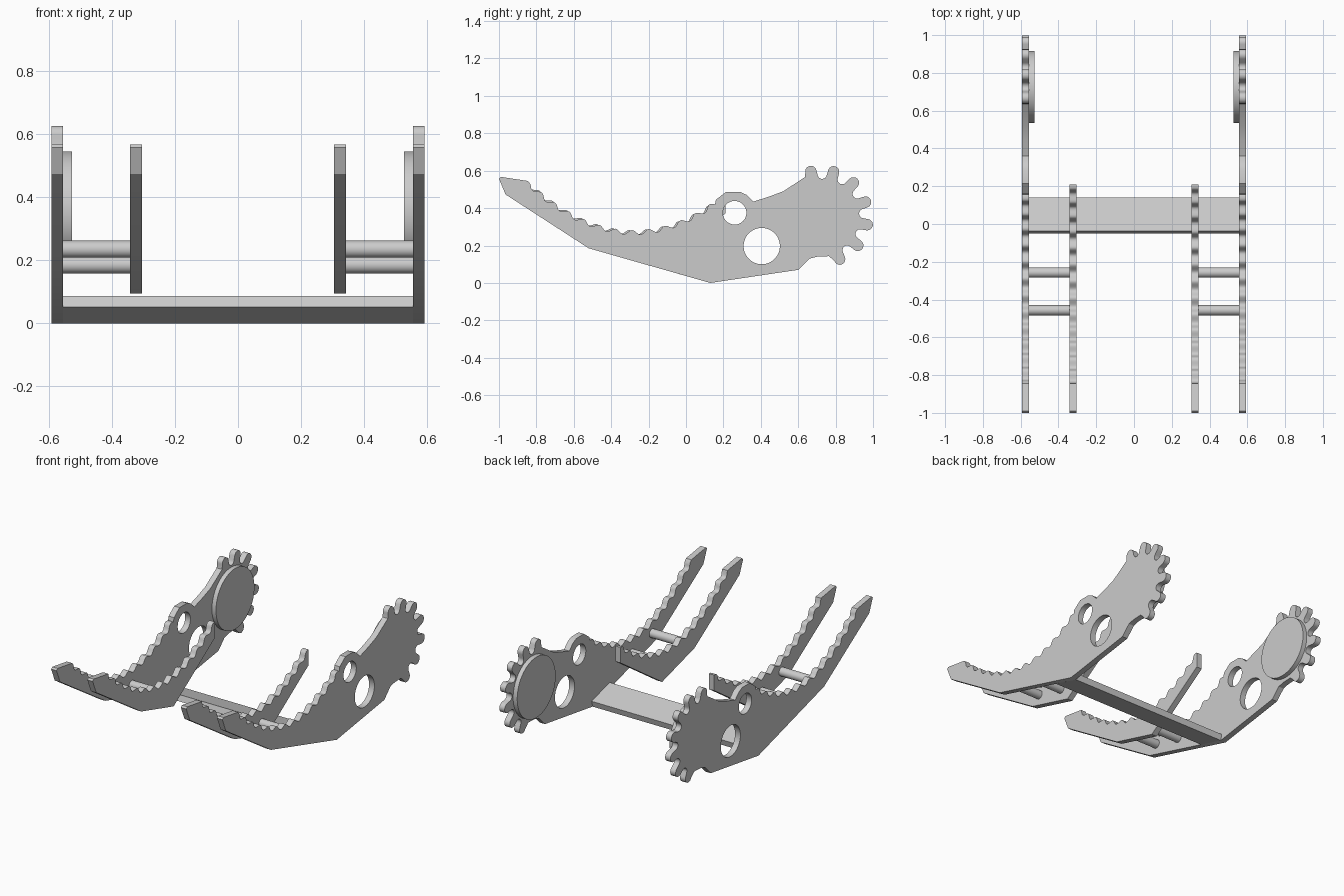
import bpy, bmesh, math
from mathutils import Vector

cube = bpy.data.objects.get("Cube")
if cube:
    bpy.data.objects.remove(cube, do_unlink=True)

grey = bpy.data.materials.new("light grey metal")
grey.use_nodes = True
grey.diffuse_color = (0.6, 0.6, 0.6, 1)
grey.node_tree.nodes["Principled BSDF"].inputs["Base Color"].default_value = (0.6, 0.6, 0.6, 1)


def arc(centre, radius, start, end, steps):
    """Points on an arc, angles in degrees."""
    angles = [math.radians(start + (end - start) * i / steps) for i in range(steps + 1)]
    return [(centre[0] + radius * math.cos(a), centre[1] + radius * math.sin(a)) for a in angles]


def slab(name, loops, x0, x1):
    """Extrude closed (y, z) loops from x0 to x1; later loops become holes."""
    curve = bpy.data.curves.new(name, "CURVE")
    curve.dimensions = "2D"
    curve.fill_mode = "BOTH"
    curve.extrude = (x1 - x0) / 2
    for loop in loops:
        spline = curve.splines.new("POLY")
        spline.points.add(len(loop) - 1)
        for point, (y, z) in zip(spline.points, loop):
            point.co = (y, z, 0, 1)
        spline.use_cyclic_u = True
    temp = bpy.data.objects.new(name + "_outline", curve)
    bpy.context.collection.objects.link(temp)
    bpy.context.view_layer.update()
    mesh = bpy.data.meshes.new_from_object(
        temp.evaluated_get(bpy.context.evaluated_depsgraph_get()))
    bpy.data.objects.remove(temp, do_unlink=True)

    # Turn the flat outline upright and close the seams
    bm = bmesh.new()
    bm.from_mesh(mesh)
    for v in bm.verts:
        v.co = Vector((v.co.z + (x0 + x1) / 2, v.co.x, v.co.y))
    bmesh.ops.remove_doubles(bm, verts=bm.verts, dist=0.0001)
    bmesh.ops.recalc_face_normals(bm, faces=bm.faces)
    bm.to_mesh(mesh)
    bm.free()
    mesh.name = name
    mesh.materials.clear()
    mesh.materials.append(grey)
    obj = bpy.data.objects.new(name, mesh)
    bpy.context.collection.objects.link(obj)
    bpy.ops.object.select_all(action="DESELECT")
    obj.select_set(True)
    bpy.context.view_layer.objects.active = obj
    bpy.ops.object.shade_smooth_by_angle(angle=math.radians(30))
    return obj


def track(start, end=-0.835, pitch=0.09, depth=0.012):
    """Scalloped upper edge, running from the rear to the front."""
    points, travelled, steps = [], 0, 160
    step = (end - start) / steps
    for i in range(steps + 1):
        y = start + step * i
        slope = 1.64 * (y + 0.28)
        length = math.hypot(1, slope)
        wave = depth * math.sin(math.tau * travelled / pitch)
        points.append((y - slope / length * wave,
                       0.27 + 0.82 * (y + 0.28) ** 2 + wave / length))
        travelled += abs(step) * length
    return points


def sprocket(centre, first=-67, pitch=28.4, teeth=7):
    """Rounded teeth with hollow valleys between them."""
    points = []
    for i in range(teeth):
        angle = first + pitch * i
        a = math.radians(angle)
        tip = (centre[0] + 0.248 * math.cos(a), centre[1] + 0.248 * math.sin(a))
        points += arc(tip, 0.03, angle - 90, angle + 90, 10)
        if i < teeth - 1:
            middle = angle + pitch / 2
            m = math.radians(middle)
            root = (centre[0] + 0.226 * math.cos(m), centre[1] + 0.226 * math.sin(m))
            points += arc(root, 0.025, middle - 100, middle - 260, 8)
    return points


# Shared outline pieces
hub = (0.725, 0.355)
nose = [(-0.845, 0.545), (-0.99, 0.567), (-1.0, 0.557), (-0.965, 0.473), (-0.52, 0.185)]
heel = [(0.13, 0.0), (0.6, 0.07), (0.66, 0.13), (0.7, 0.14), (0.765, 0.143)]
neck = [(0.635, 0.565), (0.52, 0.49), (0.44, 0.46), (0.36, 0.435), (0.345, 0.45),
        (0.325, 0.47), (0.29, 0.487), (0.215, 0.487), (0.16, 0.445), (0.155, 0.42)]
outer = nose + heel + sprocket(hub) + neck + track(0.15)
inner = nose + [(-0.2, 0.095), (0.21, 0.37)] + track(0.21)
holes = [arc((0.26, 0.375), 0.063, 0, 354, 59), arc((0.405, 0.197), 0.097, 0, 354, 59)]


def disc(centre, radius):
    return arc(centre, radius, 0, 354, 59)


# Parts repeated on both sides
for side, sign in (("left", 1), ("right", -1)):
    def part(name, loops, a, b):
        slab(side + "_" + name, loops, min(sign * a, sign * b), max(sign * a, sign * b))

    part("outer_plate", [outer] + holes, 0.555, 0.592)
    part("inner_plate", [inner], 0.305, 0.342)
    part("hub_disc", [disc(hub, 0.19)], 0.527, 0.555)
    part("front_rod", [disc((-0.457, 0.235), 0.027)], 0.342, 0.555)
    part("rear_rod", [disc((-0.257, 0.185), 0.027)], 0.342, 0.555)

# Flat bar joining the two sides
slab("cross_bar", [[(0.13, 0.0), (0.14, 0.037), (-0.038, 0.087), (-0.05, 0.051)]], -0.555, 0.555)
